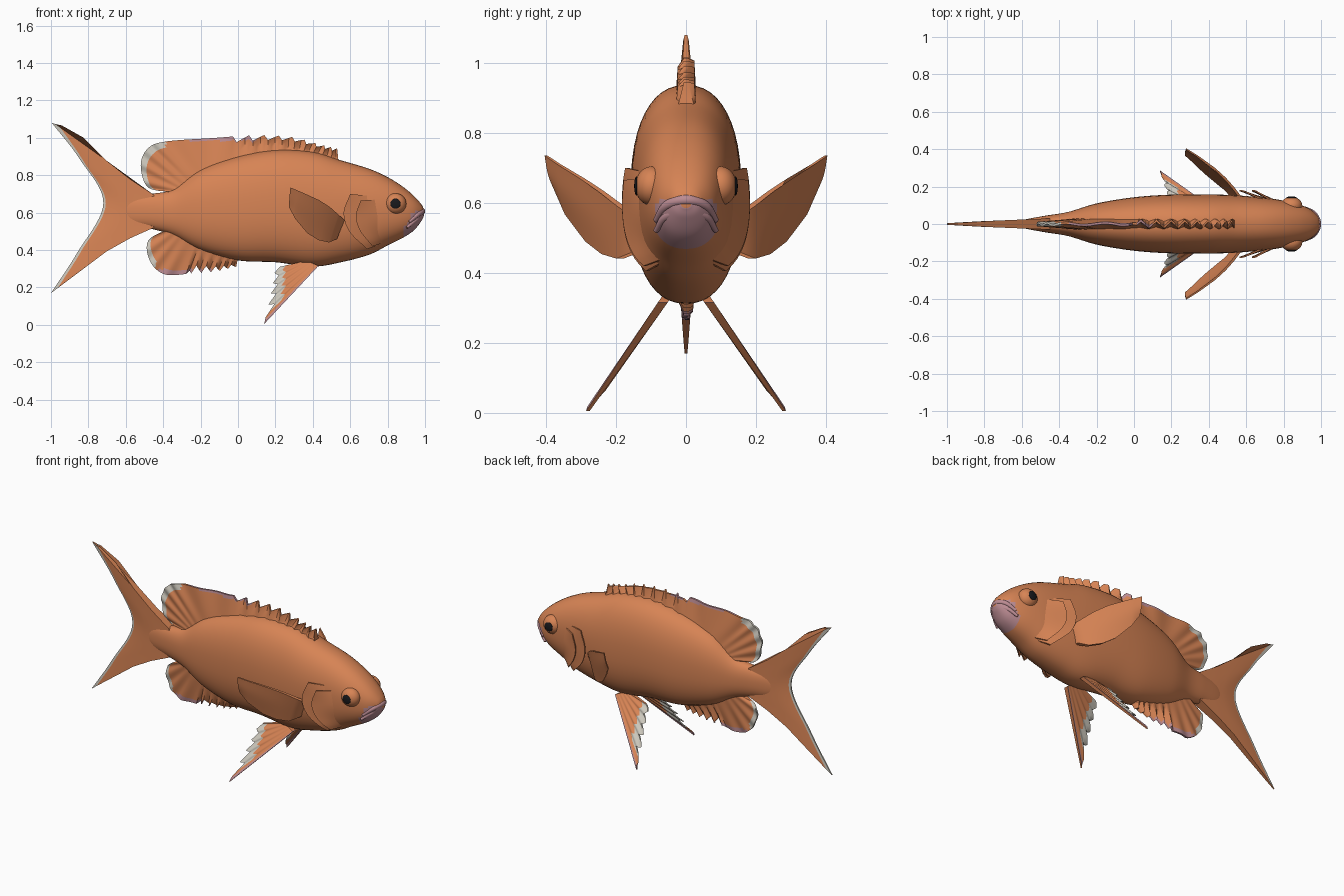
import bpy, bmesh, math
from mathutils import Vector

if "Cube" in bpy.data.objects:
    bpy.data.objects.remove(bpy.data.objects["Cube"])


def material(name, rgb):
    m = bpy.data.materials.new(name)
    m.use_nodes = True
    m.diffuse_color = (*rgb, 1)
    m.node_tree.nodes["Principled BSDF"].inputs["Base Color"].default_value = (*rgb, 1)
    return m


ORANGE = material("orange skin", (0.68, 0.23, 0.09))
WHITE = material("pale fin edge", (0.60, 0.57, 0.50))
PINK = material("pink lips", (0.50, 0.26, 0.29))
BLACK = material("black pupil", (0.01, 0.01, 0.012))
SKIN = (ORANGE, WHITE, PINK)


def finish(name, bm, mats, mirror=False, angle=50):
    bmesh.ops.recalc_face_normals(bm, faces=bm.faces)
    me = bpy.data.meshes.new(name)
    bm.to_mesh(me)
    bm.free()
    for m in mats:
        me.materials.append(m)
    me.shade_smooth()
    me.set_sharp_from_angle(angle=math.radians(angle))
    ob = bpy.data.objects.new(name, me)
    bpy.context.collection.objects.link(ob)
    if mirror:
        mod = ob.modifiers.new("both sides", "MIRROR")
        mod.use_axis = (False, True, False)
    return ob


def loft(name, rings, rule=None, mirror=False):
    """Skin closed rings; rule(ring, column, centre) picks the material."""
    bm = bmesh.new()
    vs = [[bm.verts.new(p) for p in r] for r in rings]
    n = len(rings[0])
    for i in range(len(vs) - 1):
        for j in range(n):
            k = (j + 1) % n
            f = bm.faces.new((vs[i][j], vs[i][k], vs[i + 1][k], vs[i + 1][j]))
            if rule:
                f.material_index = rule(i, j, f.calc_center_median())
    bm.faces.new(vs[0])
    bm.faces.new(vs[-1])
    return finish(name, bm, SKIN, mirror)


def spline(pts, t):
    """Smooth curve through points, t from 0 to 1."""
    n = len(pts) - 1
    i = min(int(t * n), n - 1)
    u = t * n - i
    b, c = Vector(pts[i]), Vector(pts[i + 1])
    a = Vector(pts[i - 1]) if i else 2 * b - c
    d = Vector(pts[i + 2]) if i + 2 <= n else 2 * c - b
    return b + 0.5 * u * (c - a + u * (2*a - 5*b + 4*c - d + u * (3*(b - c) + d - a)))


def fin(name, rails, place, thick, steps, rim, rule, mirror=False, saw=None, ripple=None):
    """Tapered two-sided sheet; rails run from the root to the free edge."""
    across = [0, 0.2, 0.4, 0.6, rim - 0.05, rim, (1 + rim) / 2, 1]
    rings = []
    for i in range(steps + 1):
        s = i / steps
        row = [spline(r, s) for r in rails]
        cut = saw(i, s) if saw else 1
        side = [[], []]
        for v in across:
            p = place(spline(row, v * cut), v)
            w = ripple(i, s) * v if ripple else 0
            t = thick[0] + (thick[1] - thick[0]) * v
            for k, sign in enumerate((1, -1)):
                side[k].append(p + Vector((0, w + sign * t, 0)))
        rings.append(side[0] + side[1][::-1])
    n = len(across)

    def paint(i, j, c):
        col = j if j < n else 2 * n - 2 - j
        return rule(i / steps, col >= n - 3, c)
    return loft(name, rings, paint, mirror)


# Body stations: x, top, bottom, half width
BODY = [(-.66, .62, .60, .004), (-.58, .68, .54, .025), (-.47, .70, .515, .045),
        (-.35, .725, .48, .065), (-.2, .83, .40, .11), (0, .90, .345, .143),
        (.2, .935, .335, .157), (.4, .925, .312, .158), (.55, .88, .335, .153),
        (.7, .835, .375, .14), (.8, .79, .425, .125), (.88, .74, .465, .105),
        (.94, .69, .505, .08), (.98, .645, .555, .045), (.995, .615, .585, .015)]
POWER = 2.3


def body_at(x):
    for i in range(len(BODY) - 1):
        if x <= BODY[i + 1][0]:
            break
    t = (x - BODY[i][0]) / (BODY[i + 1][0] - BODY[i][0])
    return spline(BODY, (i + min(max(t, 0), 1)) / (len(BODY) - 1))


def side_y(x, z):
    _, top, bot, w = body_at_4(x)
    u = min(abs((z - (top + bot) / 2) / ((top - bot) / 2)), 1)
    return w * (1 - u ** POWER) ** (1 / POWER)


def body_at_4(x):
    return tuple(body_at(x))


rings = []
for i in range(97):
    x, top, bot, w = spline(BODY, i / 96)
    ring = []
    for k in range(48):
        a = math.tau * k / 48
        c, s = math.cos(a), math.sin(a)
        e = 2 / POWER
        ring.append((x, math.copysign(abs(c) ** e, c) * w,
                     (top + bot) / 2 + math.copysign(abs(s) ** e, s) * (top - bot) / 2))
    rings.append(ring)
loft("body", rings, lambda i, j, c: 2 if c.x > .885 and abs(c.y) < .088 and .46 < c.z < .605 else 0)


def flat(p, v):
    return Vector((p[0], 0, p[1]))


# Tail fin
fin("tail_fin",
    [[(-.45, .695), (-.45, .66), (-.45, .605), (-.45, .55), (-.45, .52)],
     [(-.66, .84), (-.62, .74), (-.6, .62), (-.62, .51), (-.66, .42)],
     [(-.86, 1.03), (-.76, .83), (-.67, .64), (-.77, .43), (-.86, .275)],
     [(-.995, 1.08), (-.845, .885), (-.72, .65), (-.86, .385), (-1, .17)]],
    flat, (.03, .004), 40, .91, lambda s, edge, c: 1 if edge else 0)

# Dorsal fin with a spiny front half
fin("dorsal_fin",
    [[(.54, .85), (.4, .89), (.28, .9), (.1, .88), (-.12, .83),
      (-.22, .78), (-.27, .75), (-.3, .73), (-.32, .715), (-.34, .70)],
     [(.53, .945), (.44, .965), (.29, 1.005), (.1, 1.015), (-.12, 1.0),
      (-.39, .98), (-.485, .94), (-.52, .85), (-.48, .735), (-.35, .71)]],
    flat, (.03, .006), 90, .86,
    lambda s, edge, c: 0 if not edge else 1 if c.x < -.39 else 2 if c.x < .1 and c.z > .985 else 0,
    saw=lambda i, s: 1 - .07 * (i % 4) if s < .4 else 1,
    ripple=lambda i, s: .018 * math.sin(i * 1.57) if s < .38 else .006 * math.sin(i * .8))

# Anal fin
fin("anal_fin",
    [[(.0, .36), (-.08, .38), (-.2, .42), (-.28, .46), (-.32, .49), (-.35, .51), (-.36, .52)],
     [(-.01, .31), (-.12, .285), (-.25, .275), (-.39, .27), (-.47, .34), (-.48, .45), (-.37, .515)]],
    flat, (.03, .006), 60, .86,
    lambda s, edge, c: 0 if not edge else 2 if c.z < .3 and c.x < -.1 else 1 if c.x < -.44 else 0,
    saw=lambda i, s: 1 - .1 * (i % 4) if s < .36 else 1,
    ripple=lambda i, s: .014 * math.sin(i * 1.57) if s < .36 else .005 * math.sin(i * .8))

# Pectoral fins, swept out and up
fin("pectoral_fins",
    [[(.53, .14, .46), (.545, .14, .5), (.57, .14, .56)],
     [(.475, .2, .44), (.5, .2, .52), (.525, .2, .6)],
     [(.40, .255, .47), (.43, .27, .57), (.465, .265, .65)],
     [(.33, .32, .53), (.355, .335, .62), (.38, .335, .692)],
     [(.272, .37, .63), (.275, .39, .68), (.28, .40, .735)]],
    lambda p, v: Vector(p), (.012, .004), 16, .9, lambda s, edge, c: 0, mirror=True)

# Pelvic fins, splayed down and out with ragged pale edges
fin("pelvic_fins",
    [[(.43, .315), (.41, .325), (.38, .335), (.35, .34)],
     [(.14, .005), (.165, .12), (.185, .215), (.2, .305)]],
    lambda p, v: Vector((p[0], .07 + (.31 - p[1]) * .69, p[1])), (.014, .005), 30, .74,
    lambda s, edge, c: 2 if s < .05 else 1 if edge and s > .1 else 0, mirror=True,
    saw=lambda i, s: 1 - .05 * abs(i % 6 - 3) if i > 3 else 1,
    ripple=lambda i, s: .006 * math.sin(i * 1.05))


# Gill covers hugging the cheeks and lifting at the rear
def cheek(lift):
    return lambda p, v: Vector((p[0], side_y(p[0], p[1]) - .008 + lift * v, p[1]))


fin("gill_covers",
    [[(.70, .69), (.72, .6), (.72, .5), (.76, .43)],
     [(.60, .70), (.565, .6), (.595, .5), (.69, .405)]],
    cheek(.035), (.004, .004), 16, .9, lambda s, edge, c: 0, mirror=True)
fin("cheek_plates",
    [[(.74, .67), (.76, .58), (.76, .5), (.78, .44)],
     [(.655, .665), (.63, .58), (.655, .5), (.72, .42)]],
    cheek(.04), (.004, .004), 16, .9, lambda s, edge, c: 0, mirror=True)


# Eyes
def ball(name, centre, size, mat):
    bm = bmesh.new()
    bmesh.ops.create_uvsphere(bm, u_segments=32, v_segments=16, radius=1)
    bmesh.ops.scale(bm, vec=size, verts=bm.verts)
    bmesh.ops.translate(bm, vec=centre, verts=bm.verts)
    finish(name, bm, [mat], True)


ball("eye_bulges", (.842, .098, .648), (.058, .047, .056), ORANGE)
ball("pupils", (.842, .141, .648), (.027, .007, .027), BLACK)


# Lips
def lip(name, pts, radius):
    rings = []
    for i in range(25):
        p = spline(pts, i / 24)
        d = (spline(pts, min(i / 24 + .01, 1)) - spline(pts, max(i / 24 - .01, 0))).normalized()
        out = d.cross(Vector((0, 0, 1))).normalized()
        up = out.cross(d)
        r = radius * (.5 + .5 * math.sin(math.pi * i / 24))
        rings.append([p + r * (math.cos(a) * out + math.sin(a) * up)
                      for a in (math.tau * k / 12 for k in range(12))])
    loft(name, rings, lambda i, j, c: 2)


for name, x, z, r in (("upper_lip", 0, 0, .016), ("lower_lip", -.012, -.03, .015)):
    lip(name, [(.915 + x, -.086, .55 + z), (.962 + x, -.055, .592 + z), (.985 + x, 0, .608 + z),
               (.962 + x, .055, .592 + z), (.915 + x, .086, .55 + z)], r)
